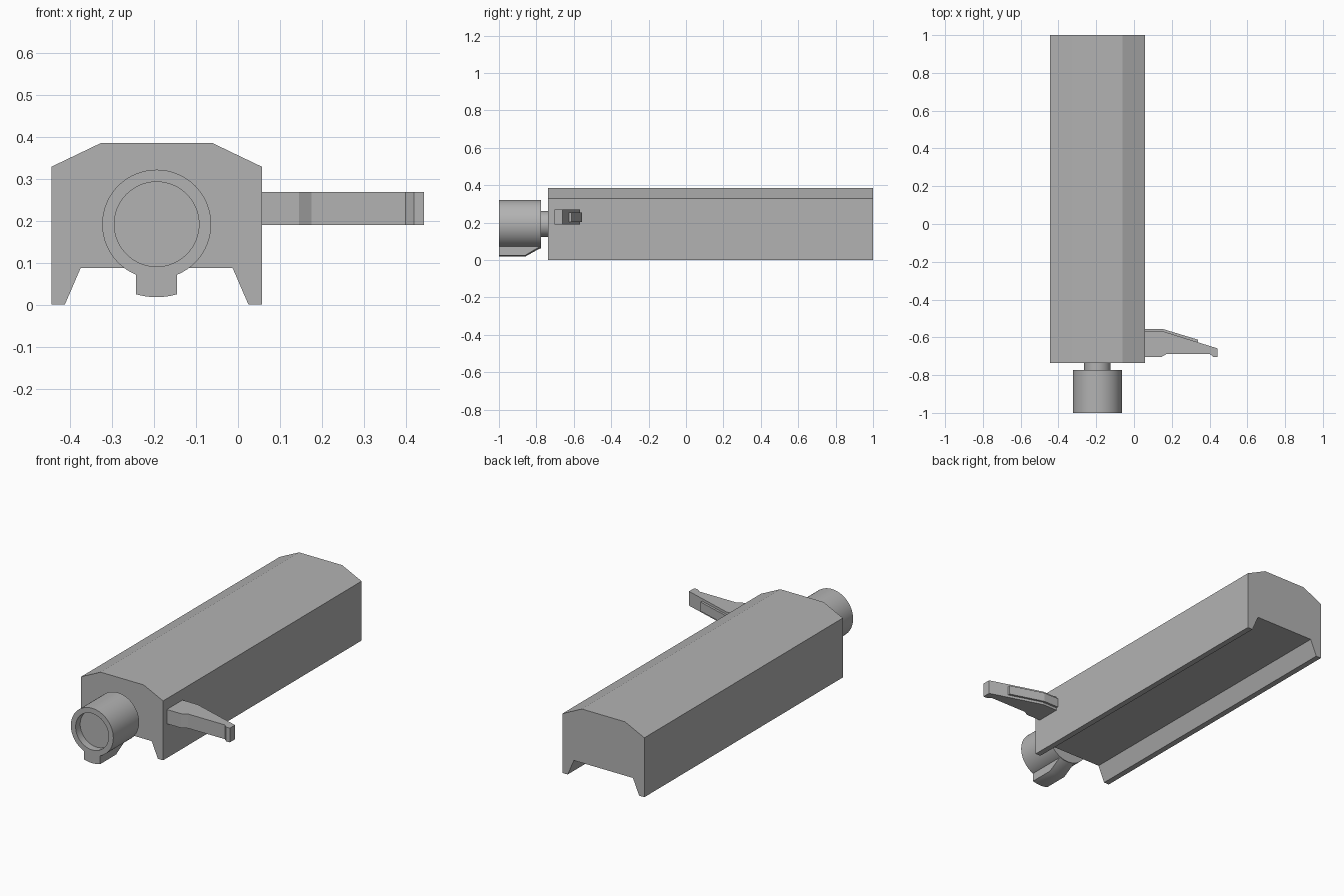
import bpy, bmesh, math
from mathutils import Vector

if "Cube" in bpy.data.objects:
    bpy.data.objects.remove(bpy.data.objects["Cube"], do_unlink=True)

grey = bpy.data.materials.new("plain grey")
grey.use_nodes = True
grey.diffuse_color = (0.45, 0.45, 0.45, 1)
grey.node_tree.nodes["Principled BSDF"].inputs["Base Color"].default_value = grey.diffuse_color

CX, CZ = -0.194, 0.192  # axis of the knob


def finish(name, bm, smooth=False):
    bmesh.ops.recalc_face_normals(bm, faces=bm.faces)
    mesh = bpy.data.meshes.new(name)
    bm.to_mesh(mesh)
    bm.free()
    mesh.materials.append(grey)
    obj = bpy.data.objects.new(name, mesh)
    bpy.context.collection.objects.link(obj)
    if smooth:
        bpy.ops.object.select_all(action="DESELECT")
        obj.select_set(True)
        bpy.context.view_layer.objects.active = obj
        bpy.ops.object.shade_smooth_by_angle(angle=math.radians(30))
    return obj


def extrude(name, points, offset):
    """Solid made by sweeping a closed outline along an offset."""
    bm = bmesh.new()
    face = bm.faces.new([bm.verts.new(p) for p in points])
    new = bmesh.ops.extrude_face_region(bm, geom=[face])["geom"]
    bmesh.ops.translate(bm, vec=Vector(offset),
                        verts=[v for v in new if isinstance(v, bmesh.types.BMVert)])
    return finish(name, bm)


def lathe(name, profile, steps=64):
    """Spin a (radius, y) profile around the knob axis."""
    bm = bmesh.new()
    verts = [bm.verts.new((CX + r, y, CZ)) for r, y in profile]
    edges = [bm.edges.new(pair) for pair in zip(verts, verts[1:])]
    bmesh.ops.spin(bm, geom=verts + edges, cent=(CX, 0, CZ), axis=(0, 1, 0),
                   angle=math.tau, steps=steps)
    bmesh.ops.remove_doubles(bm, verts=bm.verts, dist=0.0005)
    return finish(name, bm, smooth=True)


# Long body: symmetric section with chamfered top and two feet
half = [(0.132, 0.386), (0.251, 0.329), (0.251, 0), (0.219, 0), (0.181, 0.088)]
section = half + [(-x, z) for x, z in reversed(half)]
extrude("body", [(CX + x, -0.737, z) for x, z in section], (0, 1.737, 0))

# Knob with a shallow round recess, and the neck joining it to the body
lathe("knob", [(0, -0.96), (0.101, -0.96), (0.101, -1), (0.13, -1),
               (0.13, -0.774), (0, -0.774)])
lathe("knob_neck", [(0, -0.79), (0.07, -0.79), (0.07, -0.72), (0, -0.72)])

# Lug under the knob: arc-shaped bottom, sloping up towards the back
bm = bmesh.new()
n = 8
rows = []
for y, radius in ((-1, 0.174), (-0.86, 0.174), (-0.774, 0.126)):
    xs = [0.049 * (2 * i / n - 1) for i in range(n + 1)]
    ring = [(x, CZ - math.sqrt(radius ** 2 - x ** 2)) for x in xs]
    ring += [(0.049, CZ - 0.114), (-0.049, CZ - 0.114)]
    rows.append([bm.verts.new((CX + x, y, z)) for x, z in ring])
for a, b in zip(rows, rows[1:]):
    for i in range(len(a)):
        j = (i + 1) % len(a)
        bm.faces.new((a[i], a[j], b[j], b[i]))
bm.faces.new(rows[0])
bm.faces.new(rows[-1])
finish("knob_lug", bm, smooth=True)

# Side lever with a hooked tip, and the raised strip on its back
lever = [(0.05, -0.704), (0.145, -0.704), (0.175, -0.687), (0.4, -0.687),
         (0.42, -0.704), (0.443, -0.704), (0.443, -0.659), (0.15, -0.567), (0.05, -0.567)]
extrude("lever", [(x, y, 0.19) for x, y in lever], (0, 0, 0.079))
strip = [(0.05, -0.58), (0.15, -0.58), (0.34, -0.64), (0.34, -0.613),
         (0.15, -0.555), (0.05, -0.555)]
extrude("lever_strip", [(x, y, 0.204) for x, y in strip], (0, 0, 0.051))
